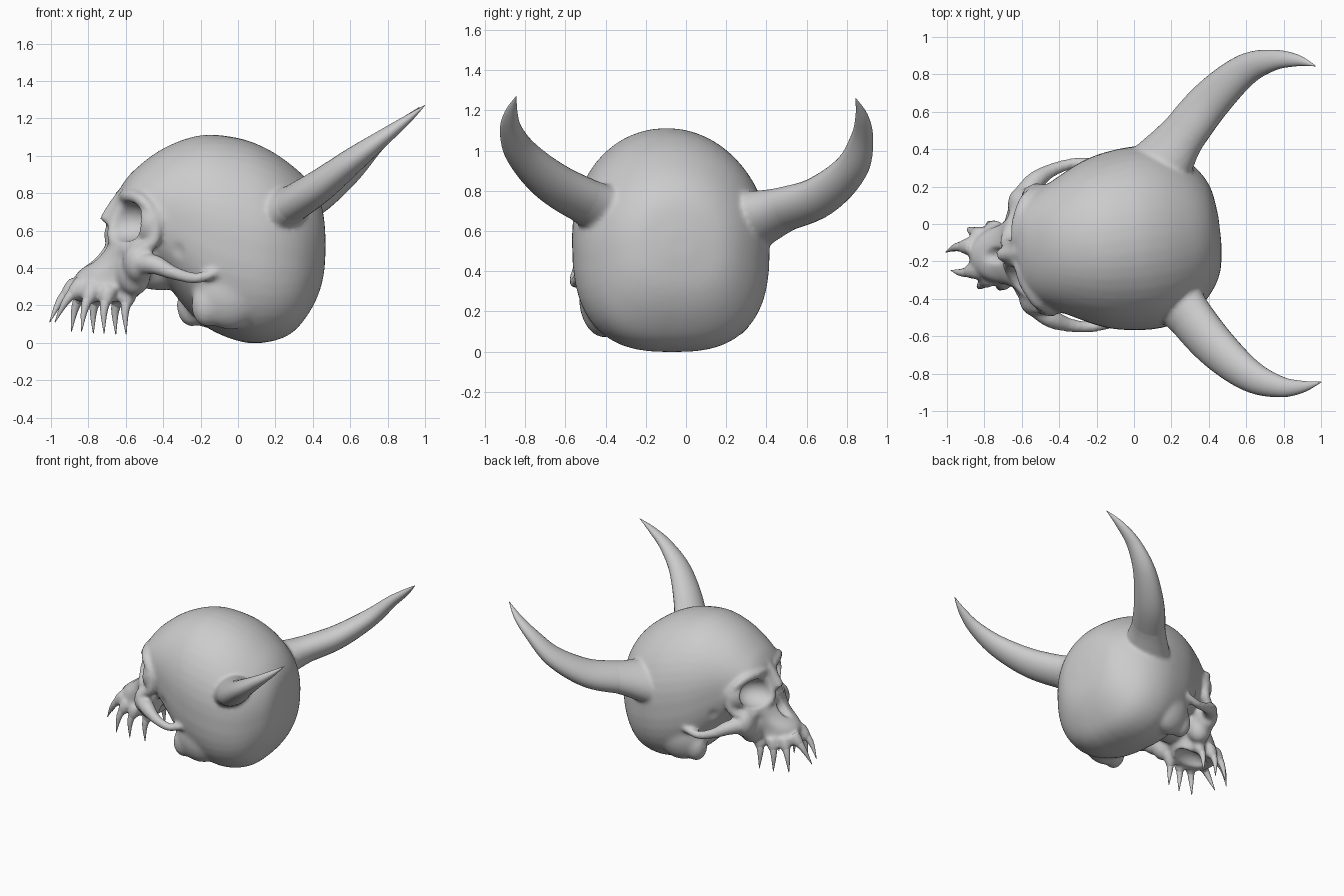
import bpy, bmesh, math
from mathutils import Vector, Matrix

if "Cube" in bpy.data.objects:
    bpy.data.objects.remove(bpy.data.objects["Cube"], do_unlink=True)

bone = bpy.data.materials.new("bone_grey")
bone.use_nodes = True
bone.diffuse_color = (0.6, 0.6, 0.6, 1)
bone.node_tree.nodes["Principled BSDF"].inputs["Base Color"].default_value = (0.6, 0.6, 0.6, 1)

X, Z = Vector((1, 0, 0)), Vector((0, 0, 1))
# The skull is turned slightly relative to the horns
TURN = Matrix.Translation((0, -0.08, 0)) @ Matrix.Rotation(math.atan(0.12), 4, 'Z')


def spline(rows, steps, closed):
    """Catmull-Rom resampling of rows of equal length."""
    n, out = len(rows), []
    pick = lambda i: rows[i % n] if closed else rows[max(0, min(n - 1, i))]
    for i in range(n if closed else n - 1):
        p = [pick(i + k) for k in (-1, 0, 1, 2)]
        for s in range(steps):
            t = s / steps
            out.append([b + 0.5 * t * (c - a + t * (2*a - 5*b + 4*c - d + t * (3*(b - c) + d - a)))
                        for a, b, c, d in zip(*p)])
    if not closed:
        out.append(list(rows[-1]))
    return out


def loft(bm, rows, ref=Z, axis=None, closed=False, steps=5, sides=20, power=(2, 2)):
    """Skin rows of (x, y, z, radius along ref, radius across); power squares each half."""
    rows = spline(rows, steps, closed)
    n, rings = len(rows), []
    for i, row in enumerate(rows):
        nxt = rows[(i + 1) % n] if closed else rows[min(i + 1, n - 1)]
        prv = rows[i - 1] if closed else rows[max(i - 1, 0)]
        t = axis or (Vector(nxt[:3]) - Vector(prv[:3])).normalized()
        u = (ref - t * ref.dot(t)).normalized()
        v = t.cross(u)
        ring = []
        for k in range(sides):
            ang = math.tau * k / sides
            c, s = math.cos(ang), math.sin(ang)
            e = 2 / power[0 if c >= 0 else 1]
            c, s = (math.copysign(abs(w) ** e, w) for w in (c, s))
            ring.append(bm.verts.new(Vector(row[:3]) + u * c * max(row[3], 0.002)
                                     + v * s * max(row[4], 0.002)))
        rings.append(ring)
    for i in range(n if closed else n - 1):
        a, b = rings[i], rings[(i + 1) % n]
        for k in range(sides):
            j = (k + 1) % sides
            bm.faces.new((a[k], a[j], b[j], b[k]))
    if not closed:
        bm.faces.new(rings[0])
        bm.faces.new(rings[-1])


def tube(bm, pts, radii, **kw):
    loft(bm, [(*p, r, r) for p, r in zip(pts, radii)], **kw)


def ball(bm, centre, size):
    bmesh.ops.create_uvsphere(bm, u_segments=28, v_segments=18, radius=1,
                              matrix=Matrix.Translation(centre) @ Matrix.Diagonal((*size, 1)))


def make(name, bm):
    bmesh.ops.recalc_face_normals(bm, faces=bm.faces)
    me = bpy.data.meshes.new(name)
    bm.to_mesh(me)
    bm.free()
    me.materials.append(bone)
    me.polygons.foreach_set("use_smooth", [True] * len(me.polygons))
    ob = bpy.data.objects.new(name, me)
    bpy.context.collection.objects.link(ob)
    return ob


def remesh(ob, size):
    m = ob.modifiers.new("fuse", 'REMESH')
    m.mode, m.voxel_size, m.use_smooth_shade = 'VOXEL', size, True


# Main masses: braincase, upper jaw, face core, cheeks, ear bumps
bm = bmesh.new()
case = [(-0.63, 0.60, 0.83, 0.20), (-0.56, 0.50, 0.92, 0.27), (-0.40, 0.34, 1.04, 0.36),
        (-0.20, 0.11, 1.11, 0.455), (0.0, 0.01, 1.095, 0.49), (0.15, 0.002, 1.04, 0.48),
        (0.28, 0.05, 0.955, 0.425), (0.38, 0.17, 0.86, 0.33), (0.44, 0.31, 0.75, 0.22),
        (0.462, 0.47, 0.60, 0.07)]
loft(bm, [(x, 0, (lo + hi) / 2, (hi - lo) / 2, w) for x, lo, hi, w in case],
     axis=X, sides=44, power=(2.05, 2.7))
jaw = [(-0.715, 0.22, 0.17, 0.145), (-0.70, 0.30, 0.185, 0.16), (-0.68, 0.37, 0.19, 0.16),
       (-0.62, 0.45, 0.15, 0.19), (-0.57, 0.54, 0.13, 0.25), (-0.55, 0.66, 0.11, 0.23)]
loft(bm, [(x, 0, z, a, b) for x, z, a, b in jaw], ref=X, axis=Z, sides=32)
ball(bm, (-0.49, 0, 0.64), (0.17, 0.36, 0.20))
ball(bm, (-0.42, 0, 0.42), (0.20, 0.14, 0.14))
for s in (1, -1):
    ball(bm, (-0.57, s * 0.25, 0.43), (0.08, 0.10, 0.11))
    ball(bm, (-0.58, s * 0.18, 0.37), (0.09, 0.09, 0.12))
    ball(bm, (-0.21, s * 0.33, 0.20), (0.08, 0.08, 0.115))
    ball(bm, (-0.08, s * 0.32, 0.27), (0.19, 0.125, 0.20))
core = make("core", bm)
remesh(core, 0.018)

# Hollows: eye sockets, temples, nose, palate
bm = bmesh.new()
for s in (1, -1):
    ball(bm, (-0.65, s * 0.20, 0.65), (0.17, 0.13, 0.11))
    ball(bm, (-0.40, s * 0.45, 0.46), (0.09, 0.12, 0.13))
ball(bm, (-0.81, 0, 0.50), (0.12, 0.055, 0.085))
ball(bm, (-0.67, 0, 0.18), (0.16, 0.09, 0.11))
hollows = make("hollows", bm)
cut = core.modifiers.new("carve", 'BOOLEAN')
cut.operation, cut.solver, cut.object = 'DIFFERENCE', 'EXACT', hollows
carved = bpy.data.meshes.new_from_object(
    core.evaluated_get(bpy.context.evaluated_depsgraph_get()))
for ob in (core, hollows):
    bpy.data.objects.remove(ob, do_unlink=True)

# Fine bones added over the hollows: socket rims, cheek arches, nose bridge
bm = bmesh.new()
bm.from_mesh(carved)
rim = [(-0.63, 0.05, 0.76), (-0.605, 0.16, 0.785), (-0.555, 0.27, 0.765), (-0.495, 0.325, 0.68),
       (-0.49, 0.325, 0.55), (-0.58, 0.28, 0.485), (-0.64, 0.17, 0.505), (-0.685, 0.06, 0.58)]
thick = (0.034, 0.036, 0.034, 0.026, 0.034, 0.034, 0.028, 0.03)
arch = [(-0.60, 0.25, 0.42), (-0.50, 0.36, 0.42), (-0.40, 0.415, 0.375),
        (-0.28, 0.44, 0.345), (-0.17, 0.435, 0.375)]
for s in (1, -1):
    tube(bm, [(x, s * y, z) for x, y, z in rim], thick, ref=X, closed=True, sides=12)
    tube(bm, [(x, s * y, z) for x, y, z in arch], (0.06, 0.055, 0.038, 0.03, 0.026), sides=12)
tube(bm, [(-0.57, 0, 0.80), (-0.65, 0, 0.73), (-0.72, 0, 0.645)], (0.07, 0.048, 0.035), sides=12)

# Long curved fangs, four to a side (root then tip), with gum swellings on the jaw
fangs = [((-0.85, 0.065, 0.32), (-1.0, 0.05, 0.11)), ((-0.80, 0.11, 0.30), (-0.87, 0.16, 0.06)),
         ((-0.72, 0.135, 0.29), (-0.75, 0.175, 0.05)), ((-0.61, 0.125, 0.28), (-0.63, 0.165, 0.045))]
teeth = bmesh.new()
for s in (1, -1):
    for root, tip in fangs:
        a, b = (Vector((x - s * 0.008, s * y, z)) for x, y, z in (root, tip))
        mid = a.lerp(b, 0.5) + Vector((-0.014, s * 0.012, 0.012))
        tube(teeth, [a, mid, b], (0.04, 0.022, 0.002), ref=X, sides=12)
        tube(bm, [a, a.lerp(mid, 0.5), mid], (0.05, 0.042, 0.016), ref=X, sides=12)
for part in (bm, teeth):
    bmesh.ops.transform(part, matrix=TURN, verts=part.verts)
make("fangs", teeth)

# Flattened horns sweeping out, back and up, each growing from a flared bony collar
girth = (0.135, 0.13, 0.116, 0.088, 0.057, 0.032, 0.002)
lean = Vector((-0.61, 0, 0.79))
horns = {
    "left_horn": [(0.10, 0.25, 0.63), (0.25, 0.46, 0.70), (0.41, 0.66, 0.77), (0.59, 0.82, 0.91),
                  (0.74, 0.875, 1.06), (0.87, 0.875, 1.17), (0.97, 0.845, 1.26)],
    "right_horn": [(0.12, -0.25, 0.63), (0.28, -0.47, 0.735), (0.44, -0.66, 0.84), (0.62, -0.81, 0.98),
                   (0.78, -0.87, 1.10), (0.90, -0.87, 1.19), (1.0, -0.845, 1.27)]}
for name, path in horns.items():
    a, b, c = (Vector(p) for p in path[:3])
    collar = [(a, 0.20), (a.lerp(b, 0.6), 0.16), (b, 0.136), (b.lerp(c, 0.5), 0.118), (c, 0.09)]
    loft(bm, [(*p, g * 0.76, g) for p, g in collar], ref=lean, sides=28)
    horn = bmesh.new()
    loft(horn, [(*p, g * 0.76, g) for p, g in zip(path, girth)], ref=lean, steps=6, sides=28)
    make(name, horn)
skull = make("skull", bm)
remesh(skull, 0.0125)
soft = skull.modifiers.new("soften", 'SMOOTH')
soft.factor, soft.iterations = 0.5, 10
